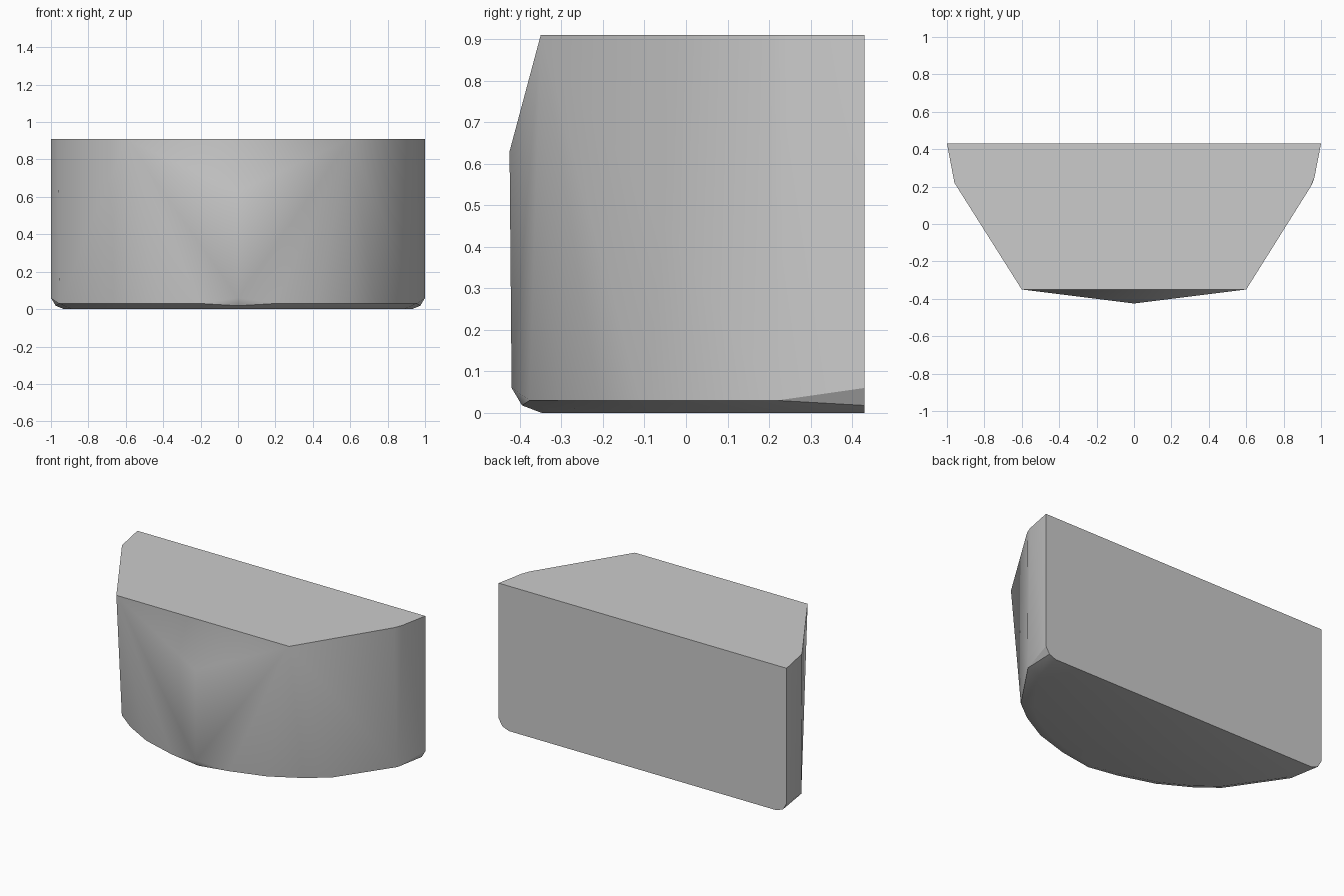
import bpy
import bmesh
import math

if "Cube" in bpy.data.objects:
    bpy.data.objects.remove(bpy.data.objects["Cube"], do_unlink=True)

TOP = 0.91
BACK = 0.43

grey = bpy.data.materials.new("plain grey")
grey.use_nodes = True
colour = (0.6, 0.6, 0.6, 1)
grey.diffuse_color = colour
grey.node_tree.nodes["Principled BSDF"].inputs["Base Color"].default_value = colour


def mirrored(points):
    """Half outline plus its reflection across x = 0."""
    return points + [(-x, y, z) for x, y, z in points if x > 0]


# Flat top outline, with a slightly softer shoulder on the left
top_outline = mirrored([(1, BACK, TOP), (0.6, -0.35, TOP)])
top_outline += [(-0.96, 0.22, TOP), (0.965, 0.25, TOP), (0.945, 0.2, TOP)]

# Curved lower rim of the wall, and the nose of the front
rim = mirrored([
    (1, BACK, 0.06), (0.955, 0.22, 0.03), (0.73, -0.11, 0.03),
    (0.6, -0.21, 0.03), (0.42, -0.31, 0.03), (0.2, -0.377, 0.03),
    (0, -0.42, 0.06),
])
nose = [(0, -0.425, 0.63), (0, -0.395, 0.018)]

# Underside: the rim drawn inwards, with rounded back corners
base = [(x * 0.93, BACK + (y - BACK) * 0.915, 0) for x, y, z in rim]
corners = mirrored([(0.975, BACK, 0.018)])

# Faceted block wrapped around the outlines
bm = bmesh.new()
for point in top_outline + rim + nose + base + corners:
    bm.verts.new(point)
hull = bmesh.ops.convex_hull(bm, input=bm.verts[:])
loose = [v for v in bm.verts if not v.link_faces]
bmesh.ops.delete(bm, geom=loose, context="VERTS")
bmesh.ops.dissolve_limit(bm, angle_limit=math.radians(0.5),
                         verts=bm.verts[:], edges=bm.edges[:])
bmesh.ops.recalc_face_normals(bm, faces=bm.faces[:])

mesh = bpy.data.meshes.new("faceted_block")
bm.to_mesh(mesh)
bm.free()
mesh.materials.append(grey)
block = bpy.data.objects.new("faceted_block", mesh)
bpy.context.collection.objects.link(block)

# Soft facets on the wall, crisp top, back and underside
bpy.ops.object.select_all(action="DESELECT")
block.select_set(True)
bpy.context.view_layer.objects.active = block
bpy.ops.object.shade_smooth_by_angle(angle=math.radians(30))
